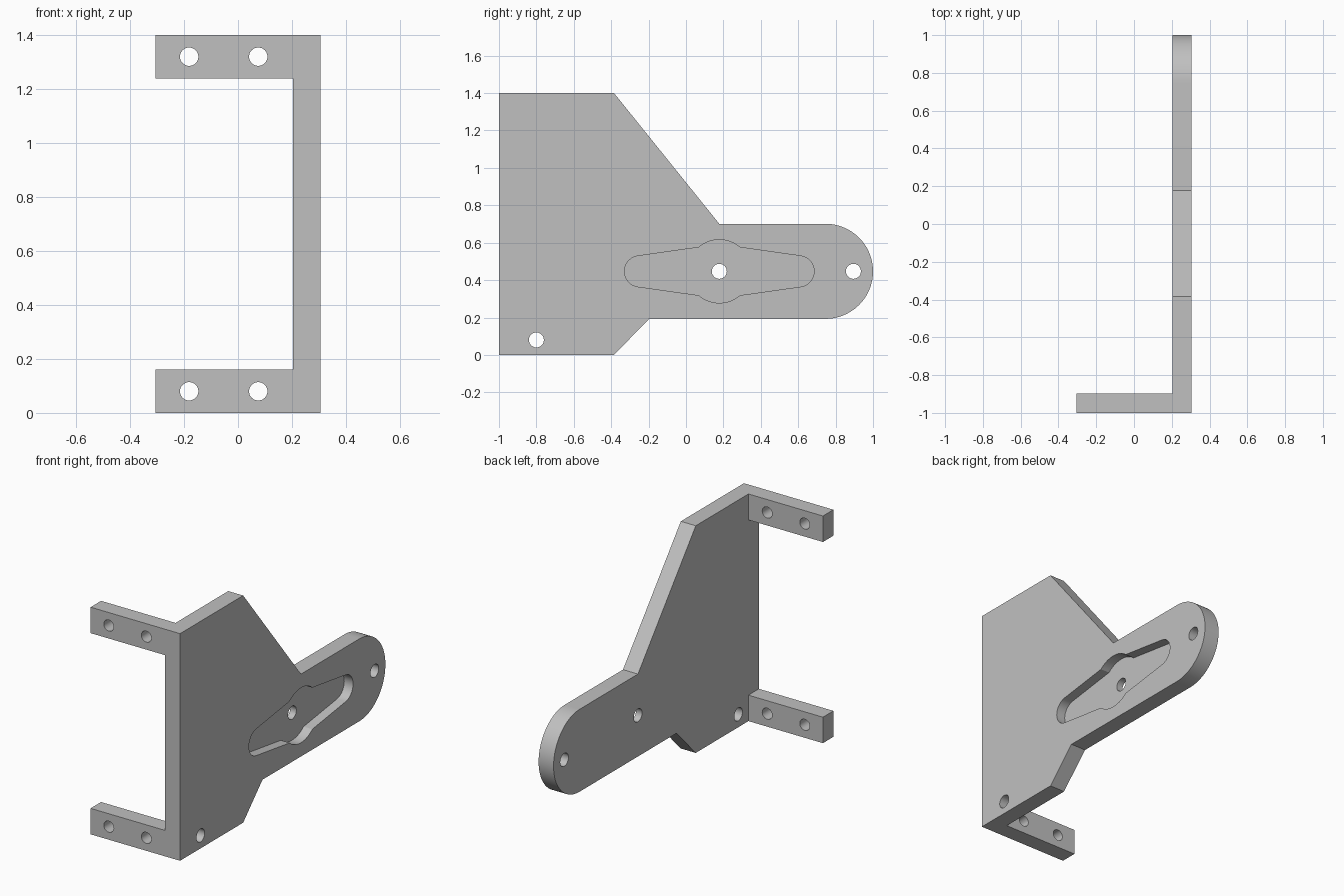
import bpy, bmesh, math

if "Cube" in bpy.data.objects:
    bpy.data.objects.remove(bpy.data.objects["Cube"])

GREY = bpy.data.materials.new("plain grey")
GREY.diffuse_color = (0.527, 0.527, 0.527, 1)
GREY.use_nodes = True
GREY.node_tree.nodes["Principled BSDF"].inputs["Base Color"].default_value = GREY.diffuse_color

HALF = 0.305          # half of the overall width
T = 0.102             # sheet thickness
AXIS_Z = 0.447        # height of the arm's centre line
HUB_Y = 0.178         # centre of the horn-shaped pocket


def arc(cu, cv, r, a0, a1, n):
    """Points on an arc, angles in degrees, both ends included."""
    return [(cu + r * math.cos(math.radians(a0 + (a1 - a0) * i / n)),
             cv + r * math.sin(math.radians(a0 + (a1 - a0) * i / n)))
            for i in range(n + 1)]


def prism(name, pts, axis, lo, hi):
    """Extrude a closed profile along x (profile is y,z) or y (profile is x,z)."""
    place = (lambda d, u, v: (d, u, v)) if axis == "x" else (lambda d, u, v: (u, d, v))
    bm = bmesh.new()
    a = [bm.verts.new(place(lo, u, v)) for u, v in pts]
    b = [bm.verts.new(place(hi, u, v)) for u, v in pts]
    bm.faces.new(a)
    bm.faces.new(b)
    n = len(pts)
    for i in range(n):
        j = (i + 1) % n
        bm.faces.new((a[i], a[j], b[j], b[i]))
    bmesh.ops.recalc_face_normals(bm, faces=bm.faces)
    me = bpy.data.meshes.new(name)
    bm.to_mesh(me)
    bm.free()
    me.materials.append(GREY)
    ob = bpy.data.objects.new(name, me)
    bpy.context.collection.objects.link(ob)
    return ob


def hole(u, v, r, axis, lo, hi):
    return prism("hole_cutter", arc(u, v, r, 0, 360, 48)[:-1], axis, lo - 0.05, hi + 0.05)


def cut(ob, cutters):
    """Subtract the cutters, then smooth the round walls."""
    bpy.ops.object.select_all(action="DESELECT")
    bpy.context.view_layer.objects.active = ob
    ob.select_set(True)
    for c in cutters:
        c.hide_render = True
        m = ob.modifiers.new("cut", "BOOLEAN")
        m.operation, m.solver, m.object = "DIFFERENCE", "EXACT", c
        bpy.ops.object.modifier_apply(modifier=m.name)
        bpy.data.objects.remove(c)
    bpy.ops.object.shade_smooth_by_angle(angle=math.radians(25))


# side plate with rounded arm
x0, x1 = HALF - T, HALF
R = 0.254
outline = ([(-1, 0), (-0.385, 0), (-0.197, AXIS_Z - R)]
           + arc(1 - R, AXIS_Z, R, -90, 90, 48)
           + [(HUB_Y, AXIS_Z + R), (-0.385, 1.4), (-1, 1.4)])
plate = prism("side_plate", outline, "x", x0, x1)

# horn-shaped pocket: tapered arms with round tips and a round hub
tilt = 8.3
hub = math.degrees(math.atan2(0.128, 0.110))
tip = 0.424
pocket_pts = []
for s in (1, -1):
    half = arc(tip, 0, 0.083, tilt - 90, 90 - tilt, 24) + arc(0, 0, 0.169, hub, 180 - hub, 20)
    pocket_pts += [(HUB_Y + s * u, AXIS_Z + s * v) for u, v in half]
pocket = prism("pocket_cutter", pocket_pts, "x", x1 - 0.06, x1 + 0.05)

cut(plate, [pocket] + [hole(y, z, 0.04, "x", x0, x1)
                       for y, z in ((-0.8, 0.08), (HUB_Y, AXIS_Z), (0.895, AXIS_Z))])

# two mounting tabs, two holes each
for name, z in (("lower_tab", 0.0), ("upper_tab", 1.24)):
    tab = prism(name, [(-HALF, z), (x0, z), (x0, z + 0.16), (-HALF, z + 0.16)], "y", -1, -1 + T)
    cut(tab, [hole(x, z + 0.08, 0.034, "y", -1, -1 + T) for x in (-0.181, 0.075)])
